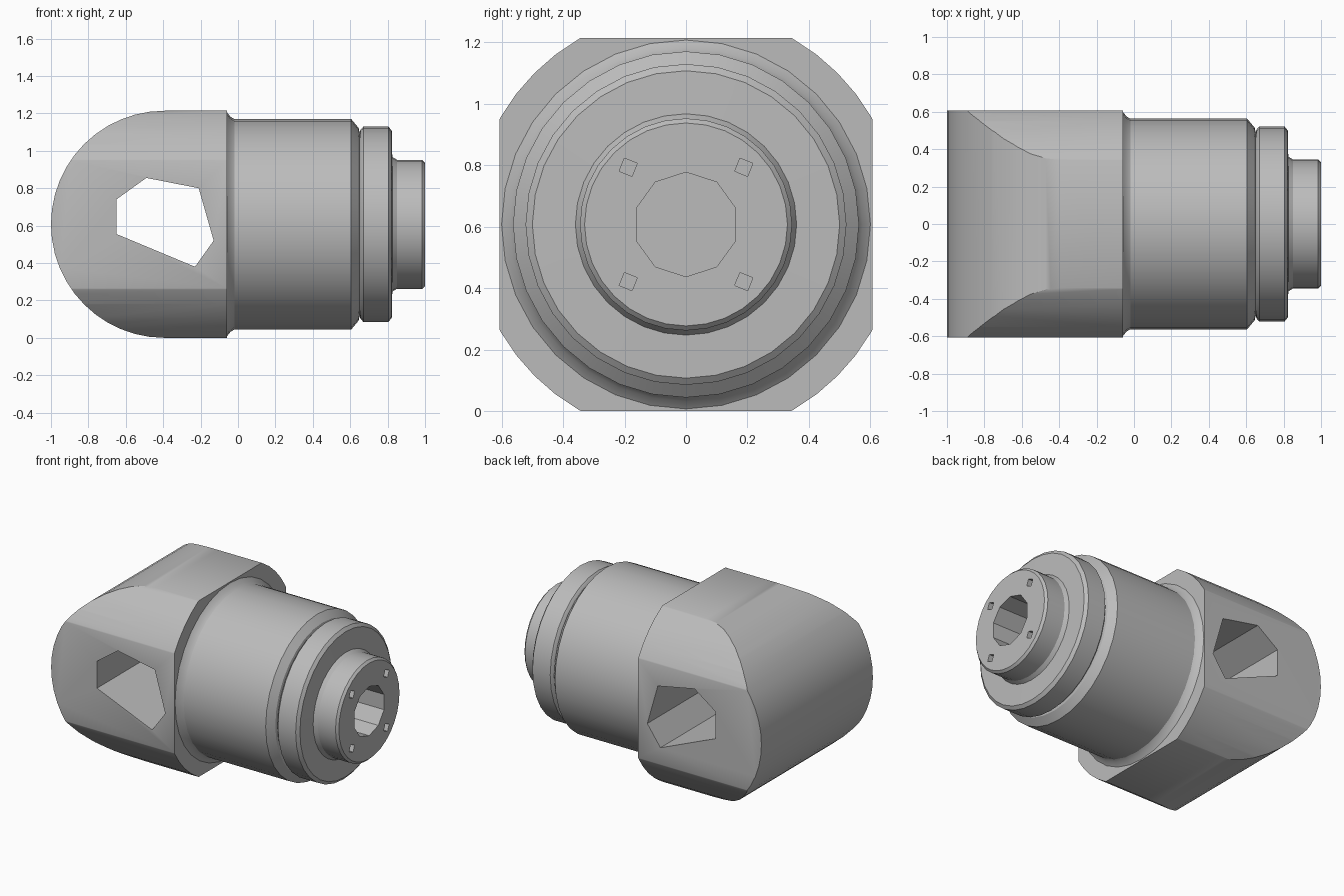
import bpy, bmesh, math
from mathutils import Vector

cube = bpy.data.objects.get("Cube")
if cube:
    bpy.data.objects.remove(cube, do_unlink=True)

MID = 0.607          # axis height
HALF = 0.607         # half width of the eye block

steel = bpy.data.materials.new("steel grey")
steel.use_nodes = True
steel.diffuse_color = (0.5, 0.5, 0.5, 1)
steel.node_tree.nodes["Principled BSDF"].inputs["Base Color"].default_value = (0.5, 0.5, 0.5, 1)


def make(name, bm):
    bmesh.ops.recalc_face_normals(bm, faces=bm.faces)
    mesh = bpy.data.meshes.new(name)
    bm.to_mesh(mesh)
    bm.free()
    mesh.materials.append(steel)
    ob = bpy.data.objects.new(name, mesh)
    bpy.context.collection.objects.link(ob)
    return ob


def prism(name, points, move):
    """Closed outline swept along a vector."""
    bm = bmesh.new()
    face = bm.faces.new([bm.verts.new(p) for p in points])
    out = bmesh.ops.extrude_face_region(bm, geom=[face])
    verts = [v for v in out["geom"] if isinstance(v, bmesh.types.BMVert)]
    bmesh.ops.translate(bm, verts=verts, vec=Vector(move))
    return make(name, bm)


def rod(name, x0, x1, r, sides, y=0, z=MID, turn=0.0):
    """Straight rod along x."""
    ring = [(x0, y + r * math.cos(turn + math.tau * i / sides),
             z + r * math.sin(turn + math.tau * i / sides)) for i in range(sides)]
    return prism(name, ring, (x1 - x0, 0, 0))


def lathe(name, profile, sides):
    """Profile of (x, radius) turned about the main axis, capped at both ends."""
    bm = bmesh.new()
    rings = [[bm.verts.new((x, r * math.cos(math.tau * i / sides),
                            MID + r * math.sin(math.tau * i / sides)))
              for i in range(sides)] for x, r in profile]
    for a, b in zip(rings, rings[1:]):
        for i in range(sides):
            j = (i + 1) % sides
            bm.faces.new((a[i], a[j], b[j], b[i]))
    bm.faces.new(rings[0])
    bm.faces.new(rings[-1])
    return make(name, bm)


def cut(target, tool, operation="DIFFERENCE"):
    mod = target.modifiers.new(tool.name, "BOOLEAN")
    mod.operation = operation
    mod.solver = "EXACT"
    mod.object = tool
    bpy.context.view_layer.objects.active = target
    bpy.ops.object.modifier_apply(modifier=mod.name)
    bpy.data.objects.remove(tool, do_unlink=True)


def smooth(ob):
    bpy.ops.object.select_all(action="DESELECT")
    ob.select_set(True)
    bpy.context.view_layer.objects.active = ob
    bpy.ops.object.shade_smooth_by_angle(angle=math.radians(28))


# Eye block: rounded end, corners trimmed by a turned cylinder
outline = [(-0.06, -HALF, 2 * HALF), (-0.06, -HALF, 0)]
for i in range(25):
    a = -math.pi / 2 - math.pi * i / 24
    outline.append((-1 + HALF + HALF * math.cos(a), -HALF, MID + HALF * math.sin(a)))
block = prism("eye_block", outline, (0, 2 * HALF, 0))
cut(block, rod("corner_trim", -1.2, 0.2, 0.697, 48), "INTERSECT")

# Coarse cross hole through the eye
hole = [(-0.65, 0.74), (-0.49, 0.855), (-0.21, 0.8), (-0.13, 0.52),
        (-0.23, 0.38), (-0.65, 0.555)]
cut(block, prism("cross_hole", [(x, -1, z) for x, z in hole], (0, 2, 0)))
smooth(block)

# Turned shank with groove, flange and nose
shank = lathe("shank", [
    (-0.09, 0.6), (-0.06, 0.6), (-0.04, 0.575), (-0.02, 0.563),
    (0.605, 0.563), (0.645, 0.515), (0.65, 0.49), (0.655, 0.505),
    (0.67, 0.522), (0.805, 0.522), (0.822, 0.5), (0.825, 0.36),
    (0.85, 0.345), (0.985, 0.345), (1.0, 0.33)], 32)

# Centre bore and four small pin holes in the nose
cut(shank, rod("bore", 0.55, 1.1, 0.17, 10, turn=math.pi / 10))
for sy in (-1, 1):
    for sz in (-1, 1):
        cut(shank, rod("pin_hole", 0.88, 1.1, 0.032, 4,
                       y=sy * 0.188, z=MID + sz * 0.186, turn=0.4))
smooth(shank)
